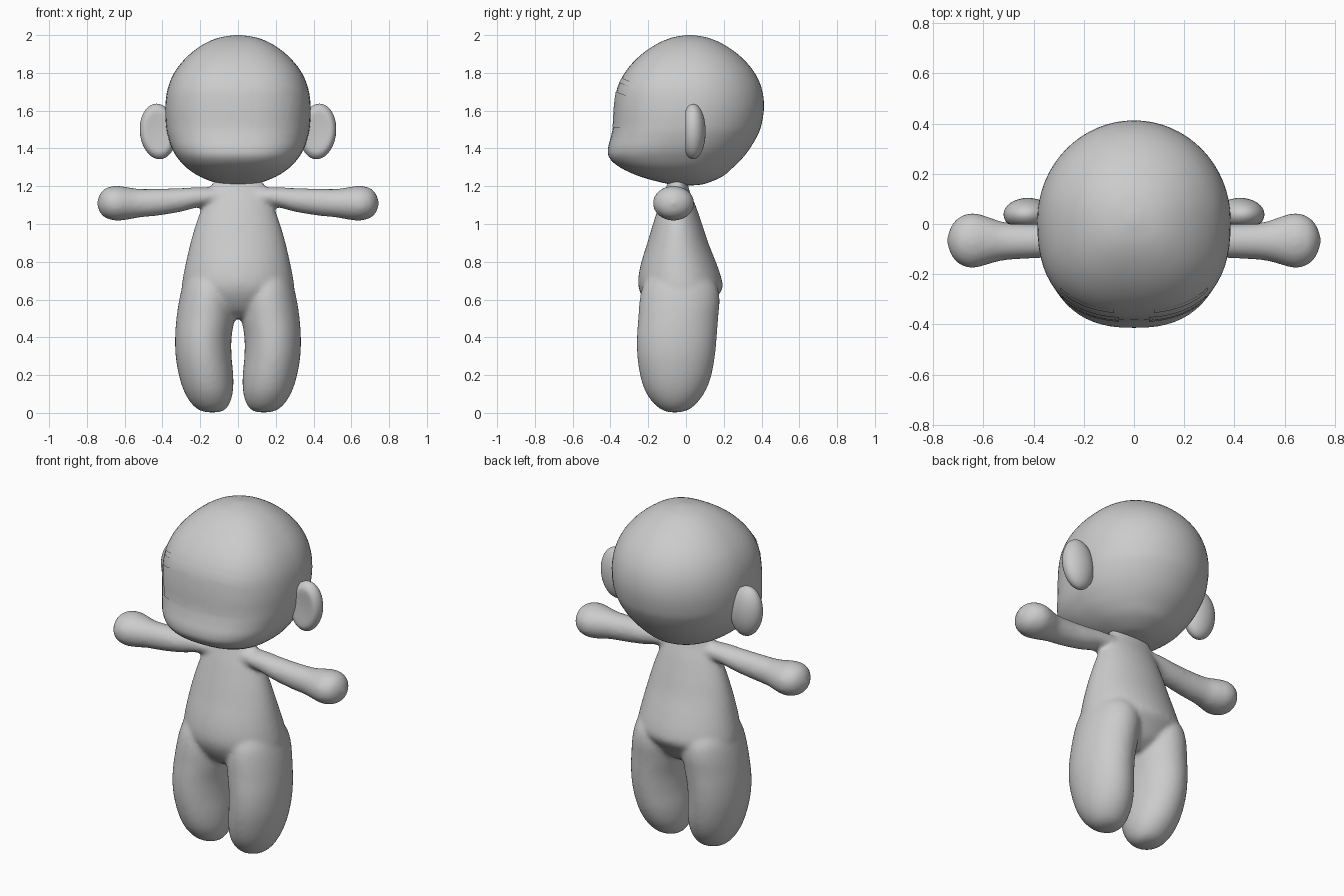
import bpy, bmesh, math
from mathutils import Vector
from mathutils.bvhtree import BVHTree

if "Cube" in bpy.data.objects:
    bpy.data.objects.remove(bpy.data.objects["Cube"])


def catmull(rings, steps):
    """Smoothly resample a list of section tuples."""
    out = []
    for i in range(len(rings) - 1):
        p = [rings[max(0, min(len(rings) - 1, i + k))] for k in (-1, 0, 1, 2)]
        for s in range(steps):
            t = s / steps
            out.append([0.5 * (2 * b + (c - a) * t + (2 * a - 5 * b + 4 * c - d) * t * t
                               + (3 * b - a - 3 * c + d) * t ** 3) for a, b, c, d in zip(*p)])
    return out + [list(rings[-1])]


def loft(bm, rings, axis='Z', side=1, p_front=2.0, n=40, steps=4):
    """Rings are (position, a0, a1, b0, b1); p_front squares off the low-b half."""
    loops = []
    for pos, a0, a1, b0, b1 in catmull(rings, steps):
        ca, ra, cb, rb = (a0 + a1) / 2, (a1 - a0) / 2, (b0 + b1) / 2, (b1 - b0) / 2
        loop = []
        for i in range(n):
            t = 2 * math.pi * i / n
            c, s = math.cos(t), math.sin(t)
            e = 2 / p_front if s < 0 else 1
            a = ca + ra * math.copysign(abs(c) ** e, c)
            b = cb + rb * math.copysign(abs(s) ** e, s)
            co = (a * side, b, pos) if axis == 'Z' else (pos * side, a, b)
            loop.append(bm.verts.new(co))
        loops.append(loop)
    faces = [bm.faces.new(loops[0]), bm.faces.new(loops[-1])]
    for l0, l1 in zip(loops, loops[1:]):
        faces += [bm.faces.new((l0[i], l0[(i + 1) % n], l1[(i + 1) % n], l1[i])) for i in range(n)]
    bmesh.ops.recalc_face_normals(bm, faces=faces)


def finish(bm, name):
    me = bpy.data.meshes.new(name)
    bm.to_mesh(me)
    bm.free()
    me.polygons.foreach_set("use_smooth", [True] * len(me.polygons))
    ob = bpy.data.objects.new(name, me)
    bpy.context.collection.objects.link(ob)
    return ob


# Head: big rounded skull with a flattened, slightly jutting muzzle
head = [(1.205, -.03, .03, -.03, .04), (1.213, -.10, .10, -.10, .10),
        (1.25, -.20, .20, -.24, .19), (1.30, -.275, .275, -.35, .25),
        (1.35, -.32, .32, -.405, .30), (1.40, -.35, .35, -.413, .338),
        (1.46, -.370, .370, -.398, .374), (1.52, -.381, .381, -.386, .398),
        (1.62, -.385, .385, -.380, .413), (1.72, -.371, .371, -.364, .40),
        (1.81, -.332, .332, -.318, .357), (1.89, -.265, .265, -.245, .285),
        (1.95, -.185, .185, -.16, .20), (1.985, -.105, .105, -.08, .12),
        (2.0, -.02, .02, 0, .04)]
bm = bmesh.new()
loft(bm, head, p_front=2.5, n=64)
bm.normal_update()
surface = BVHTree.FromBMesh(bm)
finish(bm, "head")


# Thin face patches that hug the head
def patch(name, side, outline, nu=14, nv=8):
    bm = bmesh.new()
    grid = []
    for j in range(nv + 1):
        row = []
        for i in range(nu + 1):
            x, z = outline(i / nu, j / nv)
            hit, nor, _, _ = surface.ray_cast(Vector((x * side, -2, z)), Vector((0, 1, 0)))
            row.append(bm.verts.new(hit + nor * .004))
        grid.append(row)
    for j in range(nv):
        for i in range(nu):
            f = [grid[j][i], grid[j][i + 1], grid[j + 1][i + 1], grid[j + 1][i]]
            bm.faces.new(f if side > 0 else f[::-1])
    finish(bm, name)


for s, tag in ((1, "left"), (-1, "right")):
    patch("eye_" + tag, s, lambda u, v: (.06 + u * (.19 + .035 * v), 1.51 + v * (.19 - .03 * u * u)))
    patch("eyebrow_" + tag, s, lambda u, v: (.08 + u * .21, 1.745 - .03 * u * u + v * .025), nv=2)

# Ears: flattened rounded lobes with a shallow dish facing forward
for s, tag in ((1, "left"), (-1, "right")):
    bm = bmesh.new()
    bmesh.ops.create_uvsphere(bm, u_segments=32, v_segments=20, radius=1)
    for v in bm.verts:
        x, y, z = v.co
        r2 = x * x + z * z
        if y < 0:
            y += .45 * max(0, 1 - r2 * 1.6)
        v.co = ((.423 + .097 * x + .008 * z) * s, .038 + .066 * y, 1.49 + .147 * z)
    bmesh.ops.recalc_face_normals(bm, faces=bm.faces)
    finish(bm, "ear_" + tag)

# Body: torso, legs and arms fused into one soft skin
torso = [(.50, -.10, .10, -.12, .05), (.54, -.20, .20, -.18, .11),
         (.60, -.28, .28, -.225, .155), (.66, -.298, .298, -.25, .193),
         (.72, -.291, .291, -.252, .186), (.80, -.275, .275, -.236, .158),
         (.90, -.252, .252, -.205, .118), (1.0, -.223, .223, -.175, .085),
         (1.1, -.188, .188, -.142, .05), (1.17, -.165, .165, -.115, .02),
         (1.21, -.14, .14, -.10, .01), (1.25, -.11, .11, -.08, 0)]
leg = [(.003, .10, .17, -.09, -.03), (.02, .065, .215, -.135, .02),
       (.06, .04, .255, -.18, .065), (.12, .026, .288, -.218, .105),
       (.20, .025, .313, -.243, .135), (.30, .034, .330, -.258, .153),
       (.40, .034, .333, -.26, .163), (.50, .018, .326, -.253, .17),
       (.60, .01, .311, -.245, .178), (.68, .02, .290, -.225, .16),
       (.76, .06, .25, -.17, .09), (.80, .10, .19, -.10, .02)]
arm = [(.05, -.11, .01, 1.10, 1.19), (.20, -.125, .005, 1.09, 1.195),
       (.30, -.132, .002, 1.065, 1.19), (.42, -.138, 0, 1.045, 1.187),
       (.52, -.145, .008, 1.035, 1.186), (.58, -.16, .028, 1.024, 1.194),
       (.645, -.176, .044, 1.018, 1.202), (.70, -.158, .025, 1.032, 1.19),
       (.73, -.12, -.012, 1.06, 1.16), (.745, -.075, -.055, 1.10, 1.12)]
bm = bmesh.new()
loft(bm, torso)
for s in (1, -1):
    loft(bm, leg, side=s)
    loft(bm, arm, axis='X', side=s)
body = finish(bm, "body")
fuse = body.modifiers.new("fuse", 'REMESH')
fuse.mode = 'VOXEL'
fuse.voxel_size = .012
fuse.use_smooth_shade = True
soft = body.modifiers.new("soften", 'SMOOTH')
soft.factor = .5
soft.iterations = 8
